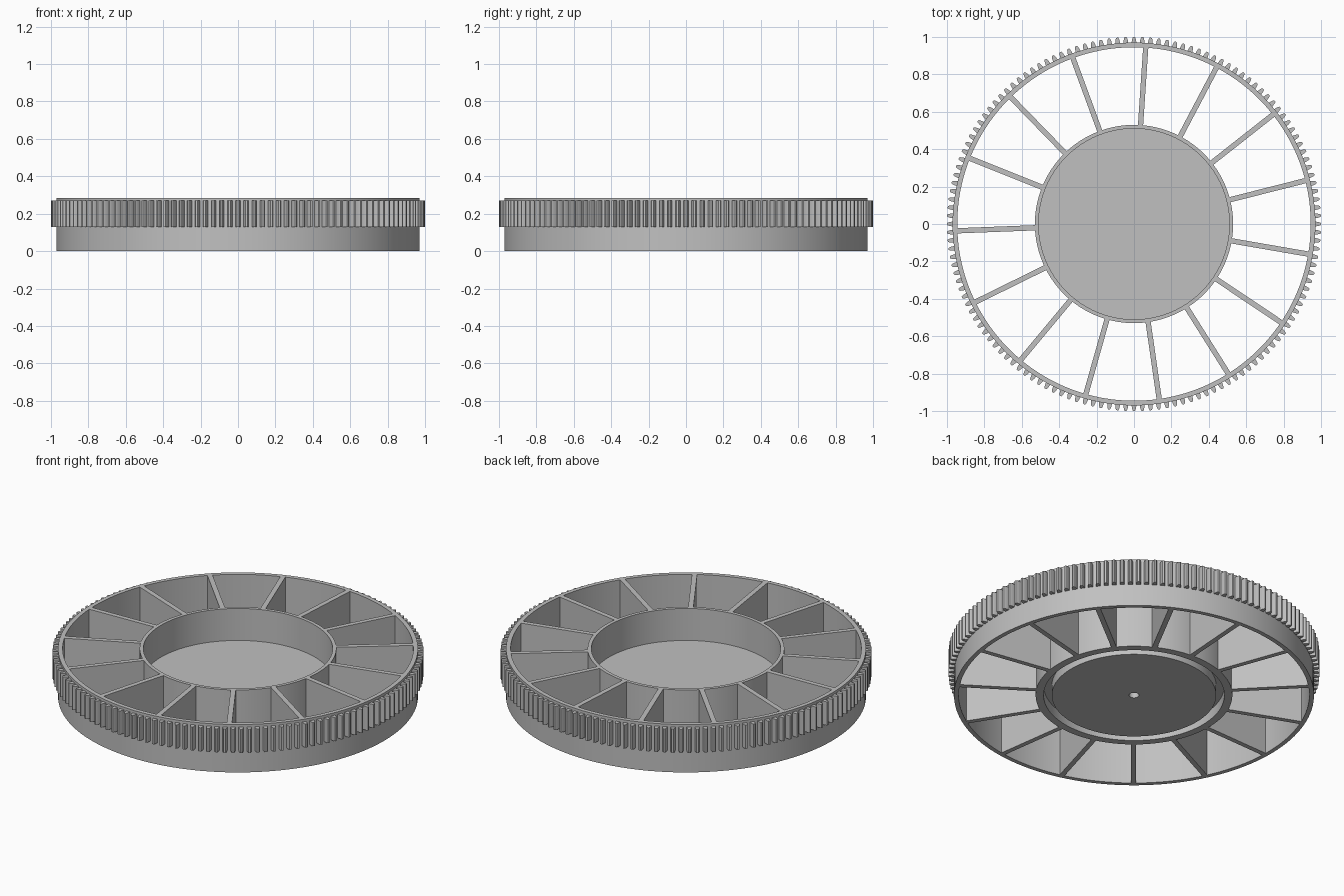
import bpy, bmesh
from math import sin, cos, pi, radians

HEIGHT = 0.285
SPOKES = 15
TEETH = 140
SEGMENTS = 140

if "Cube" in bpy.data.objects:
    bpy.data.objects.remove(bpy.data.objects["Cube"], do_unlink=True)

grey = bpy.data.materials.new("plain_grey")
grey.use_nodes = True
colour = (0.53, 0.53, 0.53, 1)
grey.diffuse_color = colour
grey.node_tree.nodes["Principled BSDF"].inputs["Base Color"].default_value = colour


def finish(bm, name, smooth=False):
    """Turn a bmesh into a named, coloured object."""
    bmesh.ops.remove_doubles(bm, verts=bm.verts, dist=1e-5)
    bmesh.ops.recalc_face_normals(bm, faces=bm.faces)
    mesh = bpy.data.meshes.new(name)
    bm.to_mesh(mesh)
    bm.free()
    mesh.materials.append(grey)
    obj = bpy.data.objects.new(name, mesh)
    bpy.context.collection.objects.link(obj)
    if smooth:
        bpy.ops.object.select_all(action="DESELECT")
        obj.select_set(True)
        bpy.context.view_layer.objects.active = obj
        bpy.ops.object.shade_smooth_by_angle(angle=radians(30))
    return obj


def lathe(name, profile):
    """Revolve a closed (radius, height) profile about the z axis."""
    bm = bmesh.new()
    verts = [bm.verts.new((r, 0, z)) for r, z in profile]
    edges = [bm.edges.new((v, verts[i - 1])) for i, v in enumerate(verts)
             if v.co.x > 0 or verts[i - 1].co.x > 0]
    bmesh.ops.spin(bm, geom=verts + edges, cent=(0, 0, 0), axis=(0, 0, 1),
                   angle=2 * pi, steps=SEGMENTS, use_duplicate=False)
    return finish(bm, name, smooth=True)


def prisms(name, outline, bottom, top, count, start):
    """Extrude a (radial, sideways) outline upward and repeat it around z."""
    bm = bmesh.new()
    for i in range(count):
        a = start + 2 * pi * i / count
        rings = [[bm.verts.new((x * cos(a) - y * sin(a), x * sin(a) + y * cos(a), z))
                  for x, y in outline] for z in (bottom, top)]
        for ring in rings:
            bm.faces.new(ring)
        for j in range(len(outline)):
            bm.faces.new((rings[0][j - 1], rings[0][j], rings[1][j], rings[1][j - 1]))
    return finish(bm, name)


# Outer rim wall
lathe("outer_rim", [(0.945, 0), (0.97, 0), (0.97, HEIGHT), (0.945, HEIGHT)])

# Hub cup: blind axle hole and ring groove underneath, open recess above
lathe("hub_cup", [
    (0, 0.05), (0.027, 0.05), (0.027, 0), (0.443, 0), (0.443, 0.06), (0.487, 0.06),
    (0.487, 0), (0.53, 0), (0.53, HEIGHT), (0.51, HEIGHT), (0.51, 0.095), (0, 0.095)])

# Radial walls between hub and rim
half = 0.014
prisms("spokes", [(0.526, -half), (0.949, -half), (0.949, half), (0.526, half)],
       0, HEIGHT, SPOKES, radians(14.2))

# Gear teeth around the upper part of the rim
flank = [(0.962, 0.014), (0.984, 0.011), (0.995, 0.008), (1.0, 0.005)]
tooth = [(x, -y) for x, y in flank] + flank[::-1]
prisms("gear_teeth", tooth, 0.13, 0.27, TEETH, 0)
